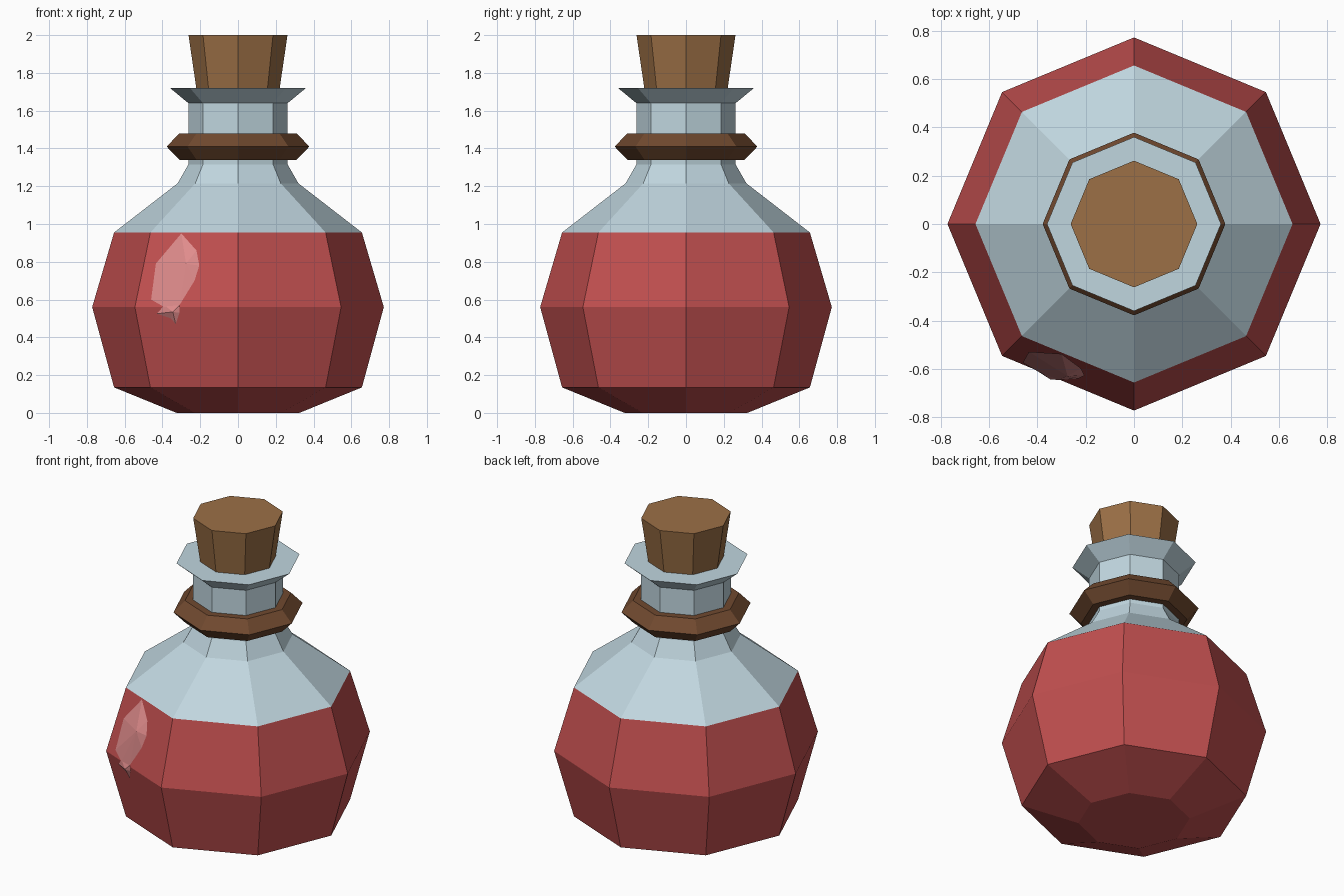
import bpy, bmesh, math

if "Cube" in bpy.data.objects:
    bpy.data.objects.remove(bpy.data.objects["Cube"])

SIDES = 8
BELLY_Z, BELLY_R = 0.56, 0.772      # widest ring of the bottle
FILL_Z, FILL_R = 0.955, 0.656       # liquid level
LOW_Z = 0.135


def srgb(code):
    chans = [int(code[i:i + 2], 16) / 255 for i in (0, 2, 4)]
    return [c / 12.92 if c < 0.04045 else ((c + 0.055) / 1.055) ** 2.4 for c in chans] + [1]


def material(name, code):
    m = bpy.data.materials.new(name)
    m.use_nodes = True
    m.diffuse_color = srgb(code)
    m.node_tree.nodes["Principled BSDF"].inputs["Base Color"].default_value = srgb(code)
    return m


glass = material("pale glass", "C0D6DF")
liquid = material("red liquid", "C14F4F")
cork_mat = material("cork", "9C7046")
collar_mat = material("dark leather", "70492F")
shine_mat = material("pink shine", "E08C8C")


def finish(name, bm, *mats):
    bmesh.ops.recalc_face_normals(bm, faces=bm.faces)
    me = bpy.data.meshes.new(name)
    for m in mats:
        me.materials.append(m)
    bm.to_mesh(me)
    bm.free()
    ob = bpy.data.objects.new(name, me)
    bpy.context.collection.objects.link(ob)
    return ob


def lathe(name, profile, *mats, closed=False):
    """Turn (radius, height) points into an eight-sided solid."""
    bm = bmesh.new()
    rings = [[bm.verts.new((r * math.cos(a), r * math.sin(a), z))
              for a in (math.tau * i / SIDES for i in range(SIDES))] for r, z in profile]
    pairs = list(zip(rings, rings[1:]))
    if closed:
        pairs.append((rings[-1], rings[0]))
    else:
        bm.faces.new(rings[0])
        bm.faces.new(rings[-1])
    for lo, hi in pairs:
        for i in range(SIDES):
            j = (i + 1) % SIDES
            bm.faces.new((lo[i], lo[j], hi[j], hi[i]))
    return finish(name, bm, *mats)


# Bottle: red up to the liquid level, clear glass above
bottle = lathe("bottle", [(0.325, 0), (FILL_R, LOW_Z), (BELLY_R, BELLY_Z), (FILL_R, FILL_Z),
                          (0.32, 1.215), (0.263, 1.315), (0.263, 1.64), (0.36, 1.72)],
               glass, liquid)
for p in bottle.data.polygons:
    p.material_index = int(p.center.z < FILL_Z)

# Collar around the neck, and the tapered stopper
lathe("neck_collar", [(0.25, 1.34), (0.31, 1.34), (0.378, 1.41), (0.31, 1.48), (0.25, 1.48)],
      collar_mat, closed=True)
lathe("cork_stopper", [(0.218, 1.70), (0.262, 2.0)], cork_mat)


def on_front_facet(x, z, lift):
    """Point on the front right facet of the belly, raised outward by lift."""
    end = FILL_Z if z > BELLY_Z else LOW_Z
    t = (z - BELLY_Z) / (end - BELLY_Z)
    a = math.pi / SIDES
    dist = (BELLY_R + (FILL_R - BELLY_R) * t) * math.cos(a) + lift
    return (x, -(dist + x * math.sin(a)) / math.cos(a), z)


def shard(name, outline, hub, lift):
    """Faceted chip: a rim on the glass joined to a raised point."""
    bm = bmesh.new()
    rim = [bm.verts.new(on_front_facet(x, z, 0.004)) for x, z in outline]
    peak = bm.verts.new(on_front_facet(*hub, lift))
    root = bm.verts.new(on_front_facet(*hub, -0.03))
    for a, b in zip(rim, rim[1:] + rim[:1]):
        bm.faces.new((a, b, peak))
        bm.faces.new((b, a, root))
    finish(name, bm, shine_mat)


# Shine on the belly
shard("large_shine", [(-0.30, 0.95), (-0.22, 0.86), (-0.205, 0.78), (-0.23, 0.70),
                      (-0.31, 0.57), (-0.39, 0.56), (-0.46, 0.60), (-0.435, 0.79)],
      (-0.275, 0.79), 0.036)
shard("small_shine", [(-0.39, 0.57), (-0.31, 0.57), (-0.31, 0.53), (-0.33, 0.47),
                      (-0.355, 0.50), (-0.43, 0.525)], (-0.345, 0.535), 0.02)
